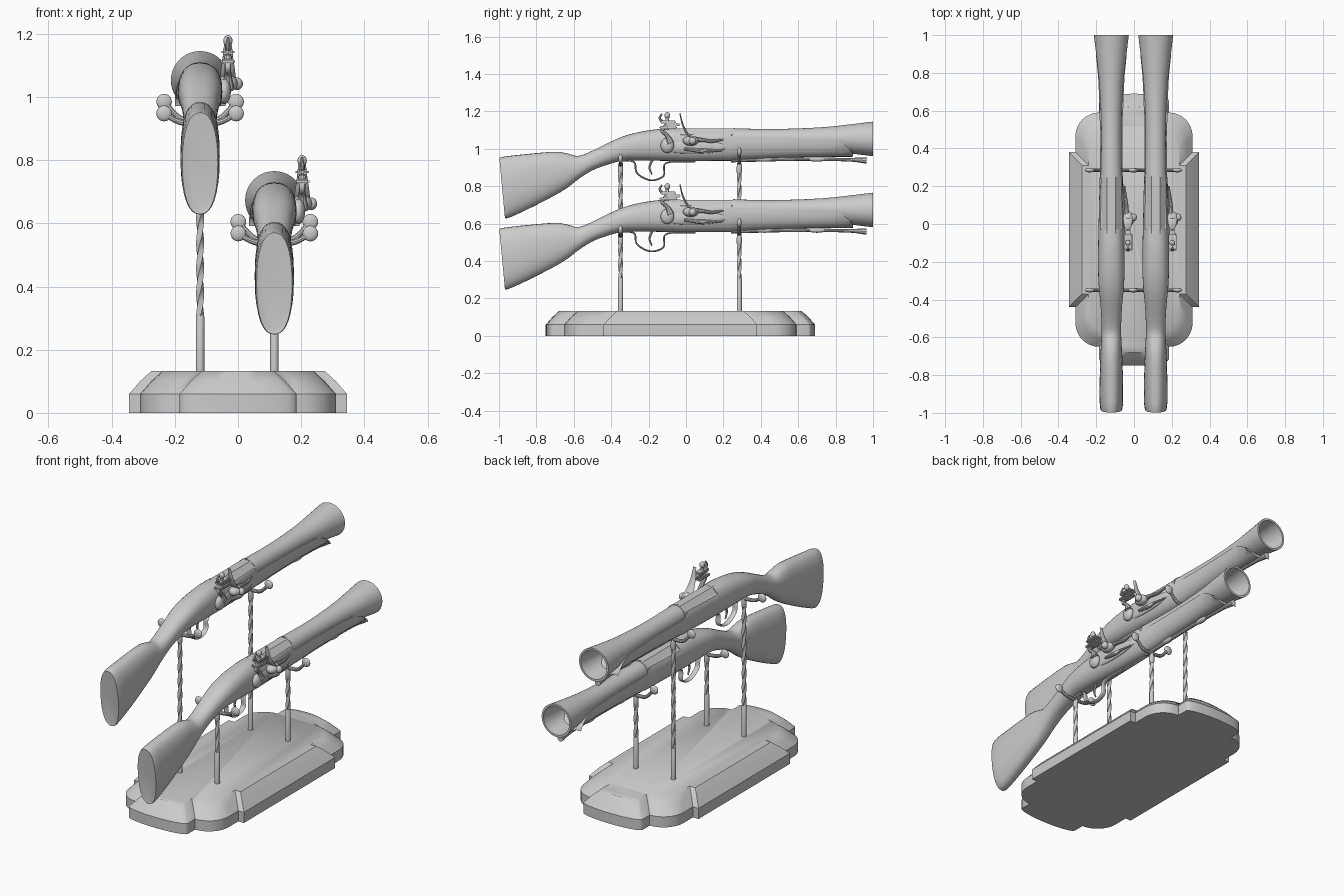
import bpy, bmesh
from math import sin, cos, pi, copysign
from mathutils import Vector

if "Cube" in bpy.data.objects:
    bpy.data.objects.remove(bpy.data.objects["Cube"], do_unlink=True)

grey = bpy.data.materials.new("plain grey")
grey.use_nodes = True
grey.diffuse_color = (0.6, 0.6, 0.6, 1)
grey.node_tree.nodes["Principled BSDF"].inputs["Base Color"].default_value = (0.6, 0.6, 0.6, 1)


def finish(name, bm, angle=35):
    bmesh.ops.recalc_face_normals(bm, faces=bm.faces)
    mesh = bpy.data.meshes.new(name)
    bm.to_mesh(mesh)
    bm.free()
    mesh.materials.append(grey)
    ob = bpy.data.objects.new(name, mesh)
    bpy.context.collection.objects.link(ob)
    bpy.ops.object.select_all(action='DESELECT')
    ob.select_set(True)
    bpy.context.view_layer.objects.active = ob
    bpy.ops.object.shade_smooth_by_angle(angle=angle * pi / 180)
    return ob


def loft(name, rings, angle=35):
    """Skin a series of equal rings and cap both ends."""
    bm = bmesh.new()
    loops = [[bm.verts.new(p) for p in ring] for ring in rings]
    n = len(loops[0])
    for a, b in zip(loops, loops[1:]):
        for i in range(n):
            j = (i + 1) % n
            bm.faces.new((a[i], a[j], b[j], b[i]))
    bm.faces.new(loops[0])
    bm.faces.new(loops[-1])
    return finish(name, bm, angle)


def spline(rows, steps):
    """Smooth curve through rows of numbers."""
    rows = [Vector(r) for r in rows]
    out = []
    for i in range(len(rows) - 1):
        a, b = rows[i], rows[i + 1]
        ta = (b - rows[i - 1]) / 2 if i else b - a
        tb = (rows[i + 2] - a) / 2 if i + 2 < len(rows) else b - a
        for k in range(steps):
            t = k / steps
            s = t * t * (3 - 2 * t)
            out.append(a * (1 - s) + b * s + ta * (t * (1 - t) ** 2) - tb * (t * t * (1 - t)))
    return out + [rows[-1]]


def sweep(name, path, side, wide=1.0, steps=5, n=10):
    """Tube through (x, y, z, radius); wide stretches it along side."""
    side = Vector(side)
    rows = spline(path, steps)
    pts = [Vector(r[:3]) for r in rows]
    rings = []
    for i, p in enumerate(pts):
        t = (pts[min(i + 1, len(pts) - 1)] - pts[max(i - 1, 0)]).normalized()
        up, r = t.cross(side).normalized(), rows[i][3]
        rings.append([p + side * (cos(2 * pi * k / n) * r * wide) + up * (sin(2 * pi * k / n) * r)
                      for k in range(n)])
    return loft(name, rings)


def lathe(name, profile, axis, centre, n=32, turn=0.0, twist=0.0):
    """Rings of (position, radius) along the y or z axis."""
    rings = []
    for k, (d, r) in enumerate(profile):
        ang = [2 * pi * (i + turn) / n + twist * k for i in range(n)]
        if axis == 'y':
            rings.append([(centre[0] + r * cos(a), d, centre[1] + r * sin(a)) for a in ang])
        else:
            rings.append([(centre[0] + r * cos(a), centre[1] + r * sin(a), d) for a in ang])
    return loft(name, rings)


def ball(name, centre, size):
    bm = bmesh.new()
    bmesh.ops.create_uvsphere(bm, u_segments=18, v_segments=12, radius=1)
    bmesh.ops.scale(bm, vec=size, verts=bm.verts)
    bmesh.ops.translate(bm, vec=centre, verts=bm.verts)
    return finish(name, bm, 60)


def block(name, centre, size):
    bm = bmesh.new()
    bmesh.ops.create_cube(bm, size=1)
    bmesh.ops.scale(bm, vec=size, verts=bm.verts)
    bmesh.ops.bevel(bm, geom=bm.edges[:], offset=0.005, segments=2, affect='EDGES')
    bmesh.ops.translate(bm, vec=centre, verts=bm.verts)
    return finish(name, bm)


# Plinth: stepped outline with rounded shoulders and bowed ends
def outline(d, z):
    q = [(0.345 - d, 0.41 - d), (0.31 - d, 0.41 - d)]
    r = 0.125
    q += [(0.31 - d - r + r * cos(a * pi / 16), 0.62 - d - r + r * sin(a * pi / 16)) for a in range(9)]
    q += [(0.185 - d, 0.62 - d)]
    q += [((0.185 - d) * cos(a * pi / 12), 0.685 - d + 0.035 * sin(a * pi / 12)) for a in range(7)]
    half = q + [(-x, y) for x, y in q[-2::-1]]
    full = half + [(-x, -y) for x, y in half]
    return [(x, y - 0.03, z) for x, y in full]


loft("display_base", [outline(0, 0), outline(0, 0.06), outline(0.035, 0.1), outline(0.07, 0.132)], 40)

gun = []
add = gun.append
X = (1, 0, 0)

# Stock: y at top, y at bottom, top, bottom, half width, height where it is cut flat
stations = [(-0.997, -0.966, 0.94, 0.645, 0.045, 2), (-0.985, -0.958, 0.956, 0.628, 0.06, 2),
            (-0.85, -0.85, 0.972, 0.675, 0.062, 2), (-0.7, -0.7, 0.984, 0.752, 0.058, 2),
            (-0.63, -0.63, 0.974, 0.795, 0.054, 2), (-0.575, -0.575, 0.962, 0.838, 0.052, 2),
            (-0.5, -0.5, 0.99, 0.885, 0.053, 2), (-0.42, -0.42, 1.03, 0.915, 0.058, 2),
            (-0.34, -0.34, 1.065, 0.936, 0.066, 2), (-0.25, -0.25, 1.09, 0.938, 0.07, 2),
            (-0.13, -0.13, 1.107, 0.936, 0.07, 2), (-0.03, -0.03, 1.109, 0.935, 0.068, 2)]
forend = [(-0.03, -0.03, 1.109, 0.935, 0.068, 1.08), (0.24, 0.24, 1.13, 0.936, 0.062, 1.08),
          (0.26, 0.26, 1.15, 0.94, 0.06, 1.05), (0.5, 0.5, 1.15, 0.952, 0.06, 1.05),
          (0.68, 0.68, 1.15, 0.956, 0.065, 1.05), (0.78, 0.78, 1.15, 0.957, 0.07, 1.048),
          (0.84, 0.84, 1.15, 0.957, 0.076, 1.025), (0.88, 0.88, 1.15, 0.957, 0.08, 0.995),
          (0.893, 0.893, 1.15, 0.958, 0.08, 0.972)]


def section(s, n=32):
    ring = []
    for k in range(n):
        c, v = cos(2 * pi * k / n), sin(2 * pi * k / n)
        c, v = (copysign(abs(w) ** 0.86, w) for w in (c, v))
        f = (v + 1) / 2
        z = s[3] + (s[2] - s[3]) * f
        ring.append((s[4] * c, s[1] + (s[0] - s[1]) * f, min(z, s[5])))
    return ring


add(loft("stock", [section(s) for s in spline(stations, 3)]))
add(loft("forend", [section(s) for s in forend]))

# Barrel: faceted breech, collar and flared hollow muzzle
add(lathe("breech", [(-0.05, 0.059), (0.255, 0.059)], 'y', (0, 1.053), 8, 0.5))
add(lathe("barrel_collar", [(0.25, 0.05), (0.25, 0.0585), (0.262, 0.0585), (0.262, 0.05)], 'y', (0, 1.053)))
flare = spline([(0.25, 0.056), (0.45, 0.053), (0.6, 0.056), (0.75, 0.064), (0.88, 0.078), (1.0, 0.0925)], 4)
bore = spline([(1.0, 0.081), (0.9, 0.069), (0.75, 0.054), (0.55, 0.045)], 3)
add(lathe("barrel", [tuple(p) for p in flare + bore], 'y', (0, 1.053), 40))

# Ramrod under the forend
add(sweep("ramrod", [(0, 0.24, 0.938, 0.011), (0, 0.6, 0.945, 0.01), (0, 0.86, 0.942, 0.01),
                     (0, 0.965, 0.938, 0.018)], X))
for y in (0.42, 0.7):
    add(ball("ramrod_pipe", (0, y, 0.945), (0.015, 0.05, 0.014)))

# Trigger and its guard
add(sweep("trigger_guard", [(0, -0.37, 0.935, 0.004), (0, -0.28, 0.931, 0.005), (0, -0.262, 0.87, 0.005),
                            (0, -0.19, 0.832, 0.005), (0, -0.12, 0.855, 0.005), (0, -0.105, 0.925, 0.005),
                            (0, 0.05, 0.932, 0.004)], X, 3))
add(sweep("trigger", [(0, -0.18, 0.94, 0.007), (0, -0.195, 0.9, 0.006), (0, -0.182, 0.862, 0.004)], X))

# Flintlock on the left side
L = 0.088
add(ball("lock_plate", (0.06, 0.03, 1.01), (0.014, 0.19, 0.036)))
add(ball("cock_body", (L - 0.012, -0.1, 1.018), (0.022, 0.036, 0.04)))
add(sweep("cock_neck", [(L, -0.082, 1.03, 0.02), (L, -0.1, 1.07, 0.012), (L, -0.128, 1.095, 0.01),
                        (L, -0.105, 1.125, 0.013)], X))
add(block("lower_jaw", (L, -0.095, 1.113), (0.046, 0.095, 0.016)))
add(block("upper_jaw", (L, -0.095, 1.143), (0.042, 0.085, 0.016)))
add(block("flint", (L, -0.065, 1.128), (0.03, 0.07, 0.014)))
add(lathe("jaw_screw", [(1.1, 0.009), (1.175, 0.009)], 'z', (L, -0.1), 12))
add(ball("jaw_screw_head", (L, -0.1, 1.178), (0.015, 0.015, 0.018)))
add(sweep("cock_spur", [(L, -0.125, 1.14, 0.009), (L, -0.14, 1.165, 0.007), (L, -0.128, 1.188, 0.004)], X))
add(sweep("frizzen", [(L, -0.033, 1.19, 0.003), (L, -0.018, 1.13, 0.005), (L, 0.004, 1.085, 0.007),
                      (L, 0.03, 1.058, 0.008)], X, 3.2))
add(ball("pan", (L, 0.025, 1.043), (0.032, 0.042, 0.027)))
add(ball("pan_screw", (0.117, 0.035, 1.042), (0.019, 0.02, 0.02)))
add(sweep("frizzen_arm", [(0.08, 0.05, 1.05, 0.014), (0.08, 0.1, 1.045, 0.01), (0.075, 0.14, 1.04, 0.009),
                          (0.07, 0.2, 1.05, 0.004)], X))
add(sweep("frizzen_spring", [(0.075, -0.01, 1.0, 0.008), (0.078, 0.07, 0.99, 0.012), (0.075, 0.11, 0.993, 0.008),
                             (0.068, 0.19, 0.99, 0.004)], X))

# Forked cradles: position, end height, start height
for y, end, start in ((-0.35, 0.948, 0.915), (0.285, 0.985, 0.925)):
    for s in (-1, 1):
        add(sweep("cradle_arm", [(0, y, start, 0.01), (s * 0.055, y, start + 0.004, 0.01),
                                 (s * 0.088, y, (start + end) / 2, 0.009), (s * 0.11, y, end, 0.009)], (0, 1, 0)))
        add(ball("cradle_knob", (s * 0.114, y, end), (0.025, 0.012, 0.025)))

# Place both guns, each on two posts with a twisted upper length
places = (Vector((-0.12, 0, 0)), Vector((0.115, 0, -0.38)))
for ob in gun:
    twin = ob.copy()
    bpy.context.collection.objects.link(twin)
    ob.location, twin.location = places

for p in places:
    for y in (-0.35, 0.285):
        at, top = (p.x, y), 0.925 + p.z
        lathe("post_sleeve", [(0.125, 0.0135), (0.305, 0.0135), (0.31, 0.011)], 'z', at, 16)
        count = int((top - 0.3) / 0.01)
        lathe("twisted_post", [(0.3 + (top - 0.3) * k / count, 0.0125) for k in range(count + 1)],
              'z', at, 4, 0, 0.2)
        lathe("post_collar", [(top - 0.06, 0.01), (top - 0.05, 0.014), (top - 0.02, 0.014), (top, 0.01)], 'z', at, 16)
